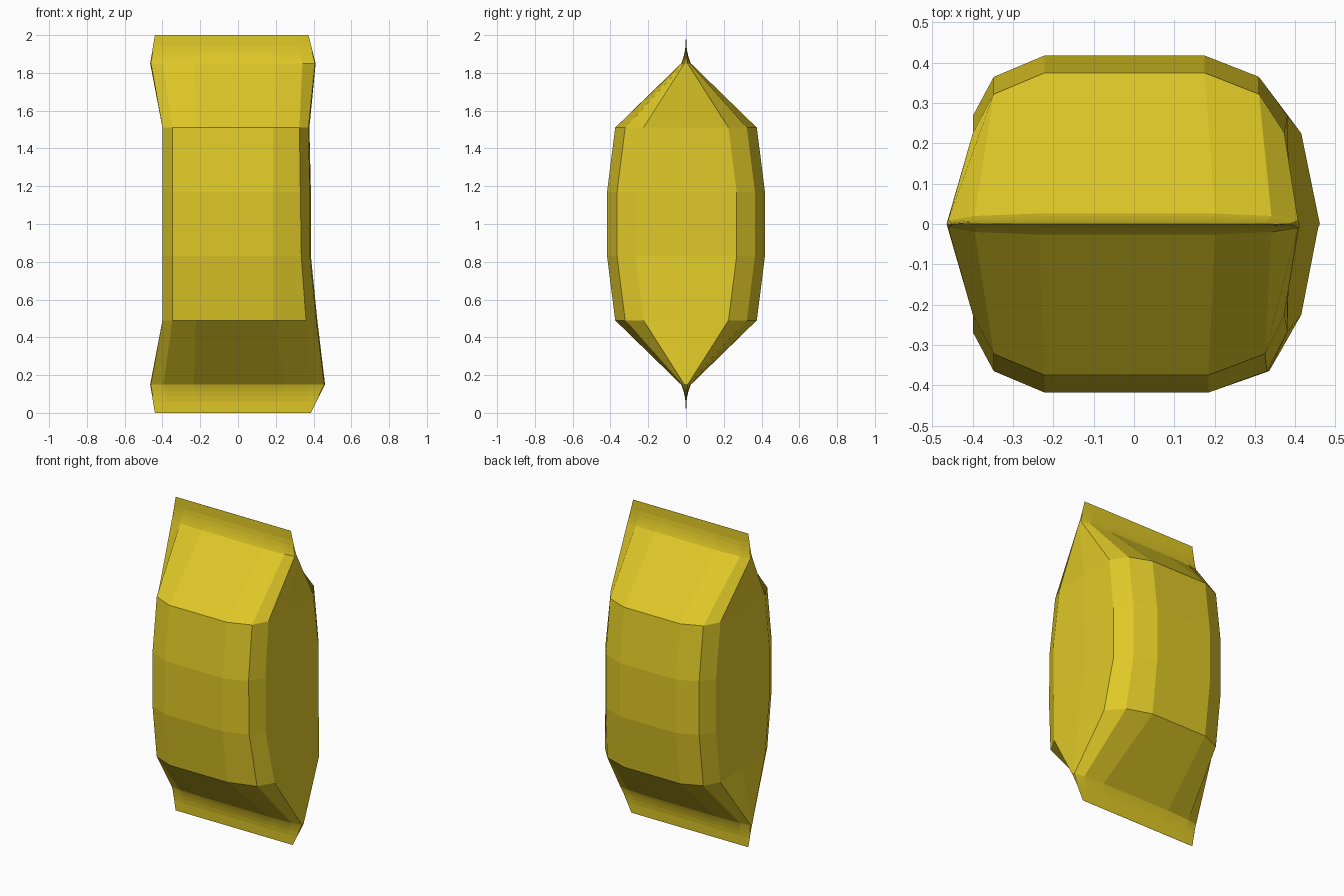
import bpy, bmesh

if "Cube" in bpy.data.objects:
    bpy.data.objects.remove(bpy.data.objects["Cube"])

# one flat colour
yellow = bpy.data.materials.new("yellow")
yellow.diffuse_color = (0.74, 0.58, 0.02, 1)
yellow.use_nodes = True
yellow.node_tree.nodes["Principled BSDF"].inputs["Base Color"].default_value = yellow.diffuse_color

# body levels: z, half depth, left x, right x, right corner x (front, back)
BODY = [(0.49, 0.375, -0.40, 0.42, 0.36, 0.33),
        (0.83, 0.418, -0.40, 0.386, 0.335, 0.31),
        (1.17, 0.418, -0.40, 0.386, 0.33, 0.31),
        (1.51, 0.375, -0.40, 0.378, 0.325, 0.31)]


def body_ring(z, d, xl, xr, cf, cb):
    """Bevelled rectangle, counter-clockwise from the front left."""
    return [(xl, -d + .15, z), (-.348, -d + .053, z), (-.222, -d, z),
            (.185, -d, z), (cf, -d + .053, z), (xr - .005, -d + .15, z),
            (xr, 0, z),
            (xr - .005, d - .15, z), (cb, d - .053, z), (.175, d, z),
            (-.222, d, z), (-.348, d - .053, z), (xl, d - .15, z),
            (xl, 0, z)]


def crimp_ring(z, xl, xr, f):
    """Flattened ring; f scales its thickness."""
    front = [(xl + .004, -.009), (xl + .07, -.02), (xl + .23, -.026),
             (xr - .21, -.026), (xr - .07, -.02), (xr - .004, -.009)]
    pts = front + [(xr, 0)] + [(x, -y) for x, y in reversed(front)] + [(xl, 0)]
    return [(x, y * f, z) for x, y in pts]


def crimp(top, xl0, xr0, xl1, xr1):
    """Pinched end, listed from the body outwards."""
    rings = []
    for t in (0, .12, .25, .4, .6, 1):
        z = .15 * (1 - t)
        rings.append(crimp_ring(2 - z if top else z, xl0 + (xl1 - xl0) * t,
                                xr0 + (xr1 - xr0) * t, max((1 - t) ** 2.5, .02)))
    return rings


# wrapper: pinched bottom, faceted body, pinched top
rings = crimp(False, -.465, .461, -.44, .386)[::-1]
rings += [body_ring(*level) for level in BODY]
rings += crimp(True, -.465, .411, -.44, .373)

bm = bmesh.new()
loops = [[bm.verts.new(p) for p in ring] for ring in rings]
n = len(loops[0])
for a, b in zip(loops, loops[1:]):
    for i in range(n):
        j = (i + 1) % n
        bm.faces.new((a[i], a[j], b[j], b[i]))
bm.faces.new(loops[0][::-1])
bm.faces.new(loops[-1])
bmesh.ops.recalc_face_normals(bm, faces=bm.faces)

mesh = bpy.data.meshes.new("pinched_wrapper")
bm.to_mesh(mesh)
bm.free()
mesh.materials.append(yellow)
bpy.context.collection.objects.link(bpy.data.objects.new("pinched_wrapper", mesh))
